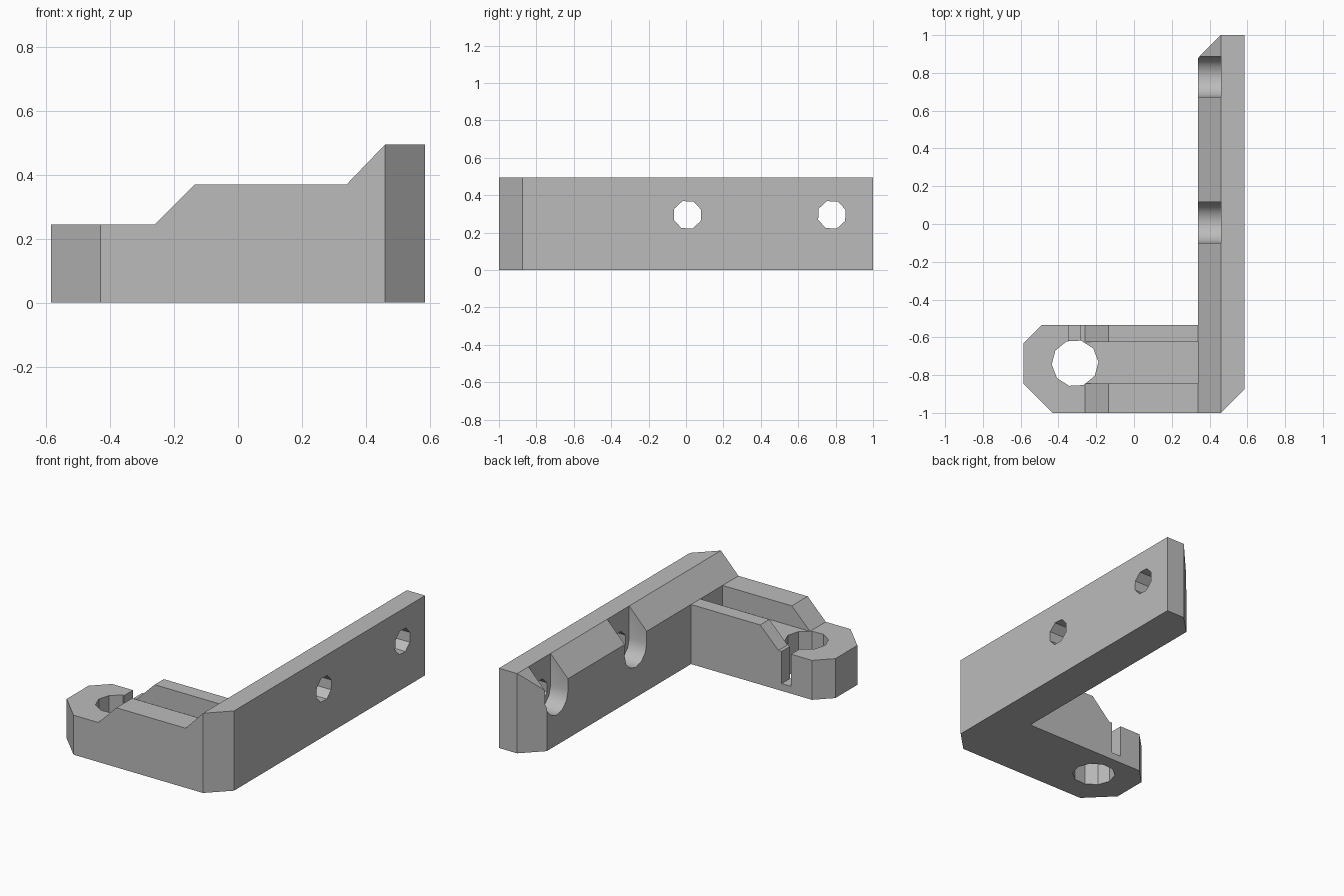
import bpy
import bmesh
from math import pi, cos, sin, radians
from mathutils import Vector

cube = bpy.data.objects.get("Cube")
if cube:
    bpy.data.objects.remove(cube, do_unlink=True)

grey = bpy.data.materials.new("plain grey")
grey.use_nodes = True
colour = (0.5, 0.5, 0.5, 1)
grey.diffuse_color = colour
grey.node_tree.nodes["Principled BSDF"].inputs["Base Color"].default_value = colour


def prism(name, points, axis, start, end):
    """Extrude a 2D outline along an axis; the outline uses the other two axes in order."""
    def place(p, depth):
        co = list(p)
        co.insert("xyz".index(axis), depth)
        return Vector(co)
    bm = bmesh.new()
    face = bm.faces.new([bm.verts.new(place(p, start)) for p in points])
    shift = place((0, 0), end - start)
    grown = bmesh.ops.extrude_face_region(bm, geom=[face])["geom"]
    bmesh.ops.translate(bm, vec=shift,
                        verts=[v for v in grown if isinstance(v, bmesh.types.BMVert)])
    if face.is_valid and len(bm.faces) < len(points) + 2:
        bm.faces.new([v for v in face.verts])
    bmesh.ops.recalc_face_normals(bm, faces=bm.faces)
    mesh = bpy.data.meshes.new(name)
    bm.to_mesh(mesh)
    bm.free()
    mesh.materials.append(grey)
    obj = bpy.data.objects.new(name, mesh)
    bpy.context.collection.objects.link(obj)
    return obj


def box_outline(a0, a1, b0, b1):
    return [(a0, b0), (a1, b0), (a1, b1), (a0, b1)]


def arc(a, b, radius, steps, begin=0.0, sweep=2 * pi):
    return [(a + radius * cos(begin + sweep * i / steps),
             b + radius * sin(begin + sweep * i / steps)) for i in range(steps)]


def combine(target, tool, operation):
    tool.hide_render = True
    mod = target.modifiers.new(operation.lower(), "BOOLEAN")
    mod.operation, mod.solver, mod.object = operation, "EXACT", tool
    bpy.ops.object.select_all(action="DESELECT")
    bpy.context.view_layer.objects.active = target
    target.select_set(True)
    bpy.ops.object.modifier_apply(modifier=mod.name)
    bpy.data.objects.remove(tool, do_unlink=True)


# L-shaped footprint with chamfered corners
bracket = prism("corner_bracket", [
    (-0.43, -1), (0.46, -1), (0.585, -0.875), (0.585, 1), (0.46, 1), (0.34, 0.88),
    (0.34, -0.535), (-0.49, -0.535), (-0.585, -0.63), (-0.585, -0.845)], "z", 0, 0.6)

# Stepped height profile shared by arm and wall
combine(bracket, prism("height_profile", [
    (-0.7, 0), (0.7, 0), (0.7, 0.495), (0.46, 0.495), (0.34, 0.37),
    (-0.135, 0.37), (-0.26, 0.245), (-0.7, 0.245)], "y", -1.2, 1.2), "INTERSECT")

# Channel between the two rails of the arm
combine(bracket, prism("channel_cutter", box_outline(-0.27, 0.34, -0.845, -0.625),
                       "z", 0.245, 0.45), "DIFFERENCE")

# Vertical hole and the narrow slot leading into it
combine(bracket, prism("arm_hole_cutter", arc(-0.312, -0.737, 0.124, 10, radians(3)),
                       "z", -0.1, 0.6), "DIFFERENCE")
combine(bracket, prism("arm_slot_cutter", box_outline(-0.347, -0.282, -0.7, -0.4),
                       "z", 0.045, 0.3), "DIFFERENCE")

# Screw holes through the wall, with open-topped recesses on the inner side
for y in (0.008, 0.78):
    recess = arc(y, 0.295, 0.108, 6, pi, pi) + [(y + 0.108, 0.295), (y + 0.108, 0.7), (y - 0.108, 0.7)]
    combine(bracket, prism("recess_cutter", recess, "x", 0.2, 0.46), "DIFFERENCE")
    combine(bracket, prism("screw_hole_cutter", arc(y, 0.295, 0.078, 8, radians(20)),
                           "x", 0.3, 0.8), "DIFFERENCE")

bpy.ops.object.shade_smooth_by_angle(angle=radians(33))
